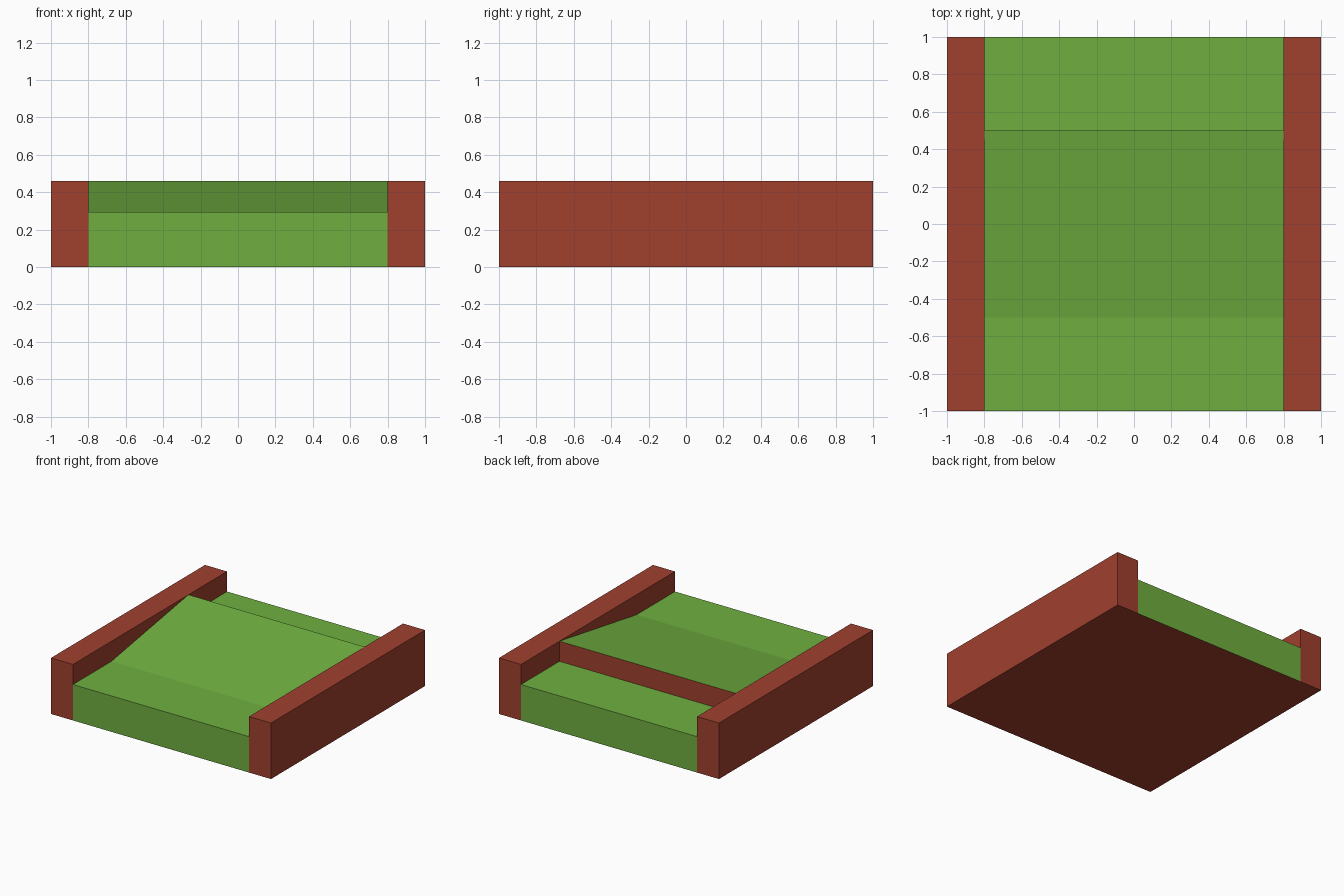
import bpy, bmesh

if "Cube" in bpy.data.objects:
    bpy.data.objects.remove(bpy.data.objects["Cube"])

RAIL_H, LANE_H, INNER, HALF = 0.46, 0.295, 0.8, 1.0


def material(name, rgb):
    m = bpy.data.materials.new(name)
    m.diffuse_color = (*rgb, 1)
    m.use_nodes = True
    m.node_tree.nodes["Principled BSDF"].inputs["Base Color"].default_value = m.diffuse_color
    return m


grass = material("grass_green", (0.162, 0.429, 0.051))
brick = material("brick_red", (0.352, 0.051, 0.027))


def extrude_profile(name, profile, x0, x1, mats):
    """Extrude a (y, z) side profile along x from x0 to x1."""
    bm = bmesh.new()
    face = bm.faces.new([bm.verts.new((x0, y, z)) for y, z in profile])
    ext = bmesh.ops.extrude_face_region(bm, geom=[face], use_keep_orig=True)
    moved = [v for v in ext["geom"] if isinstance(v, bmesh.types.BMVert)]
    bmesh.ops.translate(bm, verts=moved, vec=(x1 - x0, 0, 0))
    bmesh.ops.recalc_face_normals(bm, faces=bm.faces)
    mesh = bpy.data.meshes.new(name)
    bm.to_mesh(mesh)
    bm.free()
    for m in mats:
        mesh.materials.append(m)
    obj = bpy.data.objects.new(name, mesh)
    bpy.context.collection.objects.link(obj)
    return obj


# Lane: flat start, rising ramp, sheer drop, flat end
lane = extrude_profile("ramp_lane", [
    (-HALF, 0), (HALF, 0), (HALF, LANE_H), (0.5, LANE_H),
    (0.5, RAIL_H), (-0.5, LANE_H), (-HALF, LANE_H)], -INNER, INNER, [grass, brick])

# Underside and the drop behind the ramp are red
for p in lane.data.polygons:
    drop = p.normal.y > 0.9 and p.center.y < 0.9
    if p.normal.z < -0.9 or drop:
        p.material_index = 1

# Side rails, mirrored across the lane
rails = extrude_profile("side_rails", [
    (-HALF, 0), (HALF, 0), (HALF, RAIL_H), (-HALF, RAIL_H)], INNER, HALF, [brick])
rails.modifiers.new("mirror", 'MIRROR').use_axis = (True, False, False)
